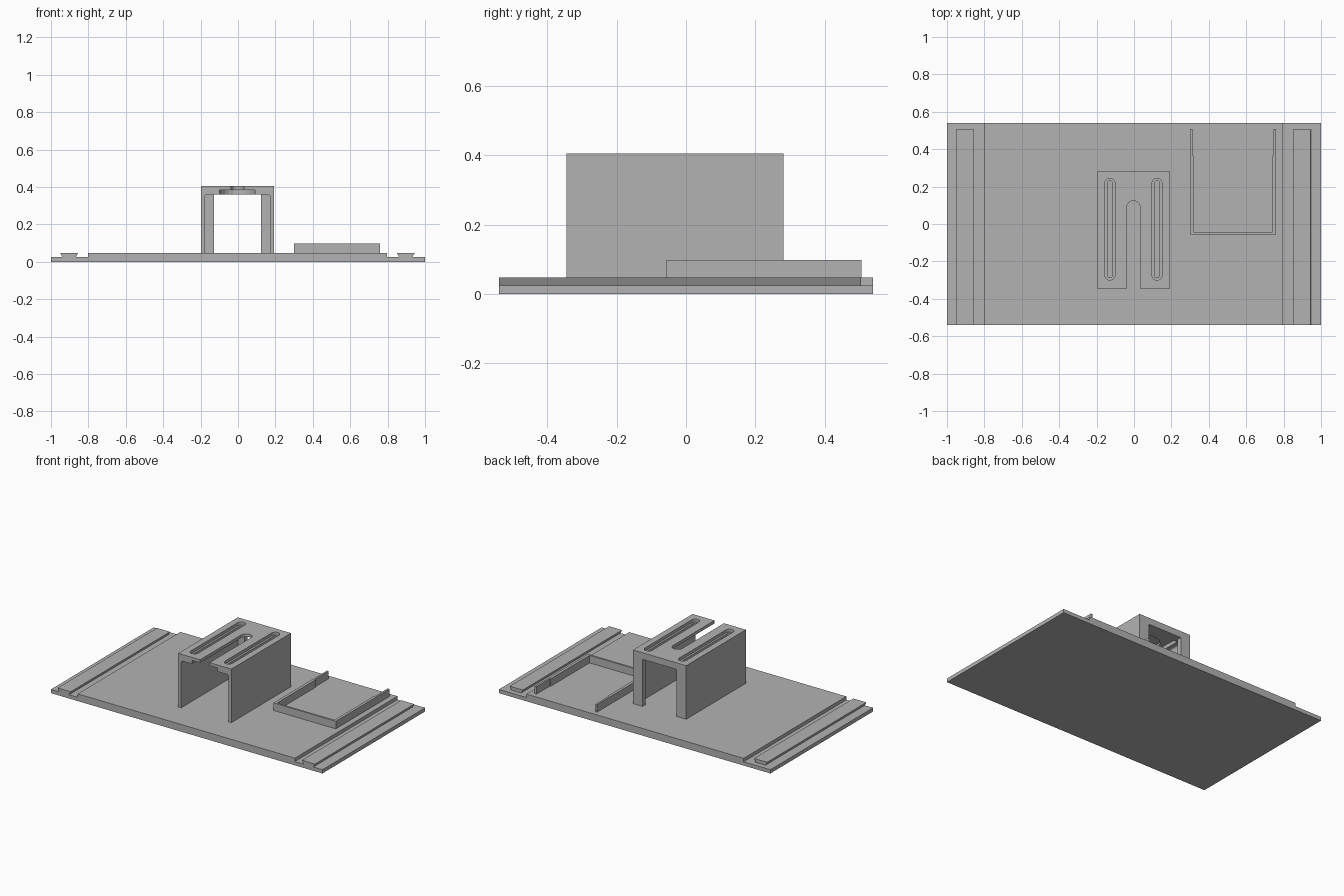
import bpy
import bmesh
import math
from mathutils import Vector

if "Cube" in bpy.data.objects:
    bpy.data.objects.remove(bpy.data.objects["Cube"], do_unlink=True)

grey = bpy.data.materials.new("plain grey")
grey.use_nodes = True
colour = (0.45, 0.45, 0.45, 1)
grey.diffuse_color = colour
grey.node_tree.nodes["Principled BSDF"].inputs["Base Color"].default_value = colour

CX = -0.003                      # shared centre line of the raised parts
BASE_TOP, PLATE_TOP = 0.025, 0.048
FRONT, BACK = -0.54, 0.54


def prism(name, outline, axis, start, end):
    """Extrude a 2D outline along y (outline is x, z) or z (outline is x, y)."""
    bm = bmesh.new()
    place = (lambda a, b: (a, start, b)) if axis == "y" else (lambda a, b: (a, b, start))
    face = bm.faces.new([bm.verts.new(place(a, b)) for a, b in outline])
    new = bmesh.ops.extrude_face_region(bm, geom=[face])["geom"]
    shift = Vector((0, end - start, 0) if axis == "y" else (0, 0, end - start))
    bmesh.ops.translate(bm, vec=shift, verts=[v for v in new if isinstance(v, bmesh.types.BMVert)])
    bmesh.ops.recalc_face_normals(bm, faces=bm.faces[:])
    mesh = bpy.data.meshes.new(name)
    bm.to_mesh(mesh)
    bm.free()
    mesh.materials.append(grey)
    obj = bpy.data.objects.new(name, mesh)
    bpy.context.collection.objects.link(obj)
    return obj


def box(name, x0, x1, y0, y1, z0, z1):
    return prism(name, [(x0, y0), (x1, y0), (x1, y1), (x0, y1)], "z", z0, z1)


def arc(cx, cy, r, a0, a1, steps=12):
    return [(cx + r * math.cos(math.radians(a0 + (a1 - a0) * i / steps)),
             cy + r * math.sin(math.radians(a0 + (a1 - a0) * i / steps)))
            for i in range(steps + 1)]


def slot(cx, y0, y1, r, z0, z1):
    """Round-ended slot cutter; y0 and y1 are its outer ends."""
    outline = arc(cx, y1 - r, r, 0, 180) + arc(cx, y0 + r, r, 180, 360)
    return prism("slot_cutter", outline, "z", z0, z1)


def cut(obj, cutter):
    mod = obj.modifiers.new("cut", "BOOLEAN")
    mod.operation = "DIFFERENCE"
    mod.solver = "EXACT"
    mod.object = cutter
    bpy.context.view_layer.objects.active = obj
    bpy.ops.object.modifier_apply(modifier=mod.name)
    bpy.data.objects.remove(cutter, do_unlink=True)


# Base and raised centre plate
box("base_plate", -1, 1, FRONT, BACK, 0, BASE_TOP)
box("centre_plate", CX - 0.8, CX + 0.8, FRONT, BACK, BASE_TOP, PLATE_TOP)

# Dovetail rails, open at the front and stopping short of the back
for side, label in ((-1, "right"), (1, "left")):
    mid = CX + side * 0.9
    prism(label + "_rail", [(mid - 0.036, BASE_TOP), (mid + 0.036, BASE_TOP),
                            (mid + 0.048, PLATE_TOP), (mid - 0.048, PLATE_TOP)],
          "y", FRONT, 0.505)

# Bracket: tunnel with thin walls, narrowed by a lip at the back
TOP, CEILING, LEDGE = 0.405, 0.361, 0.385
B0, B1 = -0.345, 0.282
bracket = box("bracket", CX - 0.196, CX + 0.196, B0, B1, PLATE_TOP, TOP)
w, r = 0.174, 0.012
tunnel = ([(CX - w, 0), (CX + w, 0)] + arc(CX + w - r, CEILING - r, r, 0, 90, 4)
          + arc(CX - w + r, CEILING - r, r, 90, 180, 4))
cut(bracket, prism("tunnel_cutter", tunnel, "y", B0 - 0.1, B1 - 0.03))
cut(bracket, box("opening_cutter", CX - 0.125, CX + 0.125, 0, B1 + 0.1, 0, CEILING))

# Stepped centre slot, open at the front
cut(bracket, slot(CX, B0 - 0.3, 0.125, 0.035, CEILING - 0.05, TOP + 0.1))
cut(bracket, slot(CX, B0 - 0.3, 0.185, 0.095, CEILING - 0.05, LEDGE))

# Stepped side slots
for side in (-1, 1):
    cut(bracket, slot(CX + side * 0.126, -0.3, 0.244, 0.027, LEDGE, TOP + 0.1))
    cut(bracket, slot(CX + side * 0.126, -0.287, 0.231, 0.014, CEILING - 0.05, TOP + 0.1))

# U-shaped holder, open at the back with thinner wall ends
L, R, H0, H1, STEP = 0.30, 0.76, -0.056, 0.507, 0.365
prism("holder_walls", [(L, H0), (R, H0), (R, H1), (R - 0.013, H1), (R - 0.013, STEP),
                       (R - 0.019, STEP), (R - 0.019, H0 + 0.013), (L + 0.019, H0 + 0.013),
                       (L + 0.019, STEP), (L + 0.013, STEP), (L + 0.013, H1), (L, H1)],
      "z", PLATE_TOP, 0.098)
